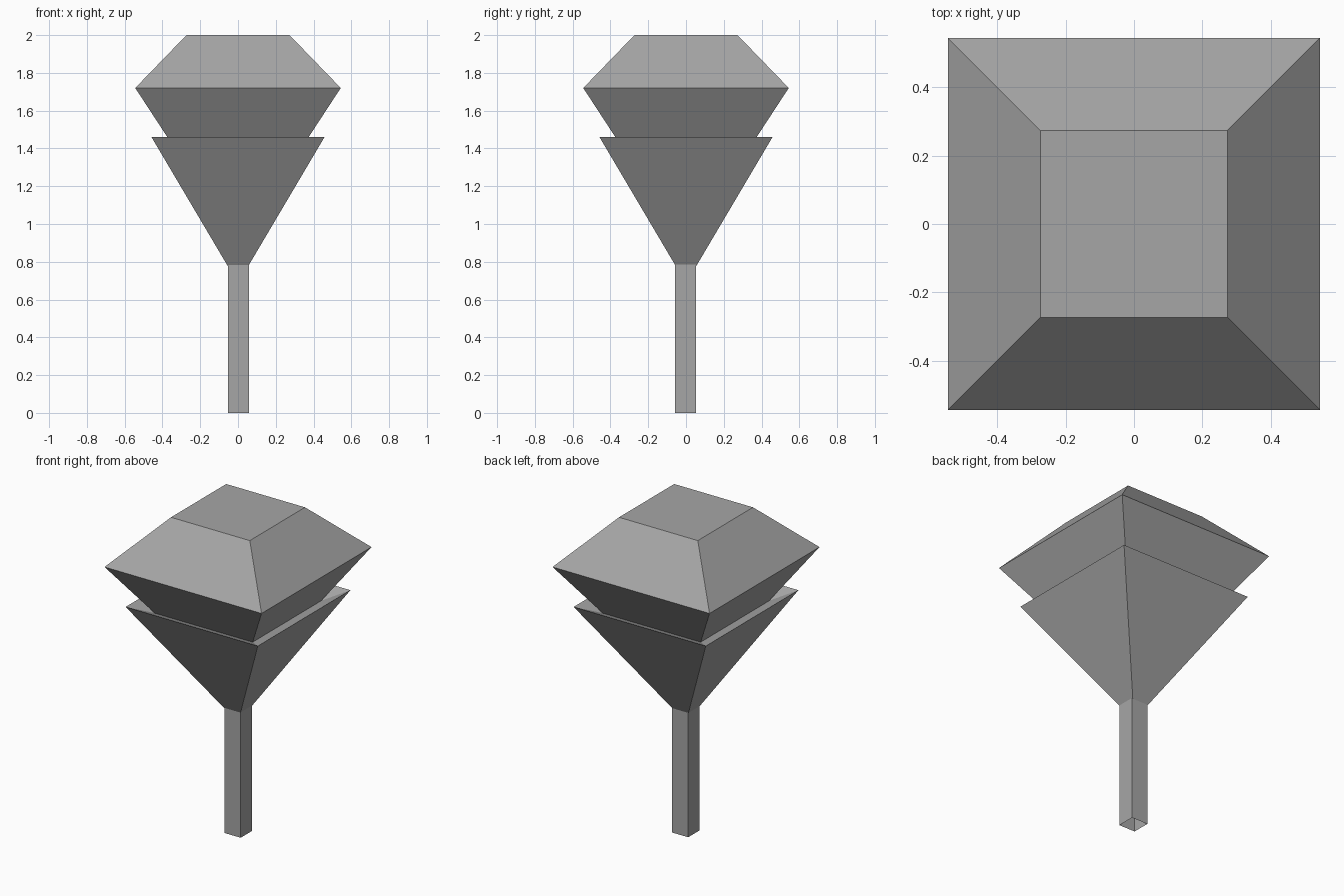
import bpy
import bmesh

cube = bpy.data.objects.get("Cube")
if cube:
    bpy.data.objects.remove(cube, do_unlink=True)

grey = bpy.data.materials.new("matte grey")
grey.use_nodes = True
GREY = (0.38, 0.38, 0.38, 1)
grey.diffuse_color = GREY
grey.node_tree.nodes["Principled BSDF"].inputs["Base Color"].default_value = GREY


def square_loft(name, profile, centre=(0, 0), cap_bottom=False, cap_top=False):
    """Stack square rings given as (half width, height), bottom to top."""
    bm = bmesh.new()
    cx, cy = centre
    corners = [(-1, -1), (1, -1), (1, 1), (-1, 1)]
    rings = [[bm.verts.new((cx + sx * h, cy + sy * h, z)) for sx, sy in corners]
             for h, z in profile]
    for low, high in zip(rings, rings[1:]):
        for i in range(4):
            j = (i + 1) % 4
            bm.faces.new((low[i], low[j], high[j], high[i]))
    if cap_bottom:
        bm.faces.new(rings[0][::-1])
    if cap_top:
        bm.faces.new(rings[-1])
    mesh = bpy.data.meshes.new(name)
    bm.to_mesh(mesh)
    bm.free()
    mesh.materials.append(grey)
    obj = bpy.data.objects.new(name, mesh)
    bpy.context.collection.objects.link(obj)
    return obj


# Square stem, open at the foot
square_loft("stem", [(0.056, 0), (0.056, 0.785)], centre=(0.003, -0.002))

# Tapered head: flared funnel, dished notch, second flare, sloped roof
square_loft("head", [(0.056, 0.78), (0.458, 1.46), (0.34, 1.408),
                     (0.544, 1.72), (0.273, 2.0)], cap_top=True)
